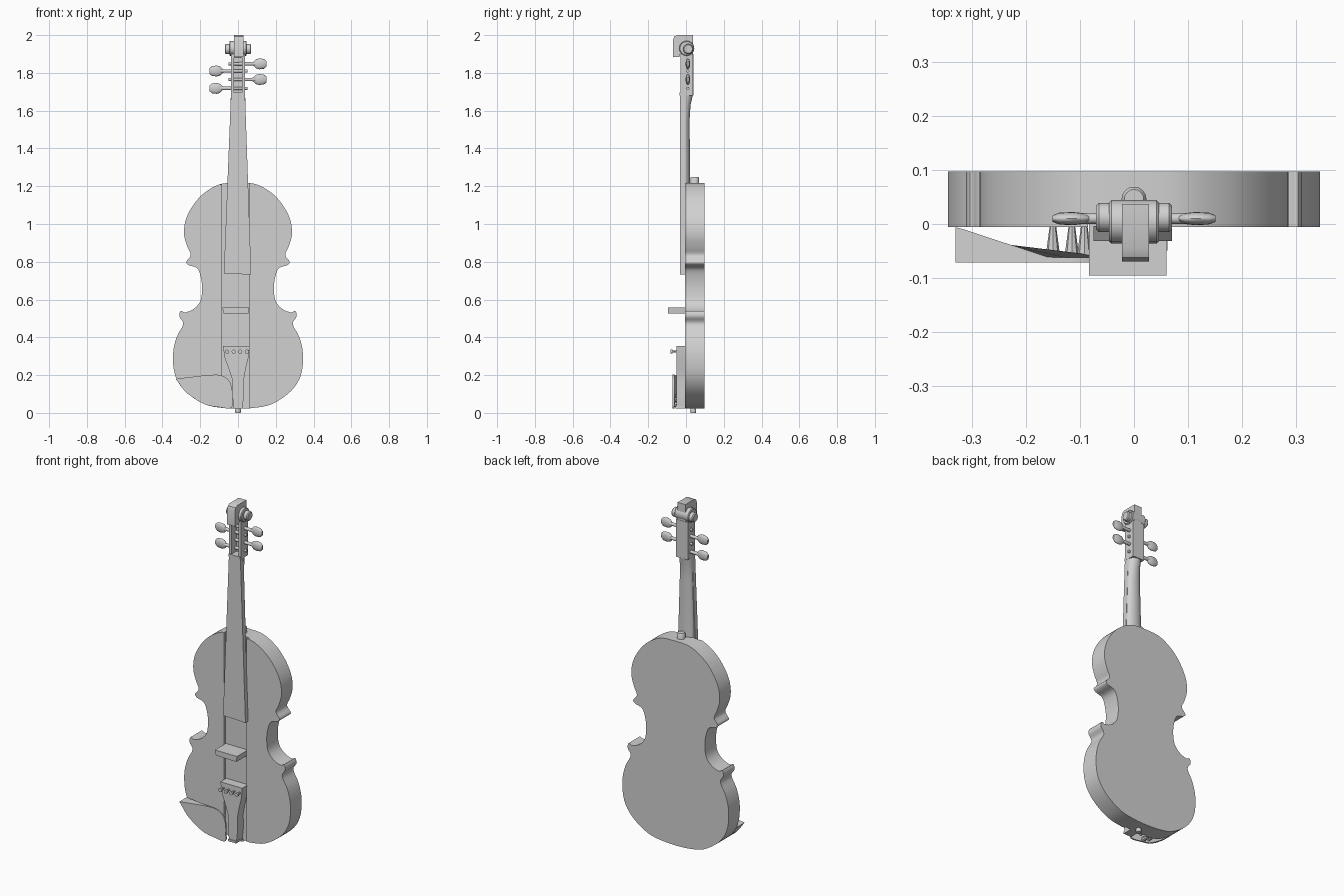
import bpy, bmesh, math
from mathutils import Vector, Matrix

cube = bpy.data.objects.get("Cube")
if cube:
    bpy.data.objects.remove(cube, do_unlink=True)

grey = bpy.data.materials.new("plain_grey")
grey.use_nodes = True
grey.diffuse_color = (0.64, 0.64, 0.64, 1)
grey.node_tree.nodes["Principled BSDF"].inputs["Base Color"].default_value = grey.diffuse_color


def finish(name, bm, angle=40):
    bmesh.ops.recalc_face_normals(bm, faces=bm.faces)
    mesh = bpy.data.meshes.new(name)
    bm.to_mesh(mesh)
    bm.free()
    for p in mesh.polygons:
        p.use_smooth = True
    mesh.set_sharp_from_angle(angle=math.radians(angle))
    mesh.materials.append(grey)
    obj = bpy.data.objects.new(name, mesh)
    bpy.context.collection.objects.link(obj)
    return obj


def loft(name, rings):
    """Skin equal-length rings of points and cap both ends."""
    bm = bmesh.new()
    rows = [[bm.verts.new(p) for p in ring] for ring in rings]
    n = len(rows[0])
    for a, b in zip(rows, rows[1:]):
        for i in range(n):
            j = (i + 1) % n
            bm.faces.new((a[i], a[j], b[j], b[i]))
    bm.faces.new(rows[0])
    bm.faces.new(rows[-1])
    return finish(name, bm)


def prism(name, pts, y0, y1):
    """Extrude an (x, z) outline along y; y1 may depend on x."""
    back = y1 if callable(y1) else lambda x: y1
    return loft(name, [[(x, y0, z) for x, z in pts], [(x, back(x), z) for x, z in pts]])


def box(name, x0, x1, y0, y1, z0, z1):
    return prism(name, [(x0, z0), (x1, z0), (x1, z1), (x0, z1)], y0, y1)


def lathe(name, start, axis, profile, flat=1.0, sides=16):
    """Rings of (distance, radius) along an axis, flattened across y."""
    axis = Vector(axis)
    u = Vector((0, 1, 0)) if abs(axis.y) < 0.5 else Vector((1, 0, 0))
    v = axis.cross(u)
    rings = []
    for d, r in profile:
        ring = []
        for i in range(sides):
            t = math.tau * i / sides
            ring.append(Vector(start) + axis * d + u * (r * flat * math.cos(t)) + v * (r * math.sin(t)))
        rings.append(ring)
    return loft(name, rings)


def smooth_path(pts, steps=4):
    """Catmull-Rom curve through the points."""
    p = [Vector(q) for q in pts]
    p = [p[0]] + p + [p[-1]]
    out = []
    for a, b, c, d in zip(p, p[1:], p[2:], p[3:]):
        for i in range(steps):
            t = i / steps
            out.append((b * 2 + (c - a) * t + (a * 2 - b * 5 + c * 4 - d) * t * t
                        + (b * 3 - a - c * 3 + d) * t ** 3) / 2)
    return [tuple(q) for q in out] + [tuple(p[-1])]


# Body: waisted outline, with two front plates leaving a shallow centre channel
half = smooth_path([
    (0.0, 1.218), (0.08, 1.214), (0.14, 1.19), (0.2, 1.145), (0.25, 1.08), (0.28, 1.01),
    (0.285, 0.94), (0.268, 0.88), (0.25, 0.835), (0.274, 0.8), (0.26, 0.782), (0.215, 0.765),
    (0.195, 0.71), (0.19, 0.65), (0.2, 0.59), (0.235, 0.55), (0.28, 0.532), (0.303, 0.54),
    (0.31, 0.51), (0.29, 0.47), (0.325, 0.4), (0.344, 0.31), (0.333, 0.2), (0.28, 0.115),
    (0.18, 0.047), (0.08, 0.026), (0.0, 0.022)])
prism("body", half + [(-x, z) for x, z in half[-2:0:-1]], 0.005, 0.097)
for side, edge, name in ((1, 0.06, "left_top_plate"), (-1, 0.085, "right_top_plate")):
    run = [(x, z) for x, z in half if x > edge]
    run = [(edge, run[0][1])] + run + [(edge, run[-1][1])]
    prism(name, [(side * x, z) for x, z in run], -0.006, 0.01)

# Neck and fingerboard
prism("fingerboard", [(-0.075, 0.738), (0.07, 0.732), (0.037, 1.69), (-0.037, 1.69)], -0.031, -0.004)


def neck_ring(z, w, depth):
    return [(w * math.cos(t), -0.006 + depth * math.sin(t), z)
            for t in [math.pi * i / 12 for i in range(13)]]


loft("neck", [neck_ring(1.19, 0.052, 0.028), neck_ring(1.55, 0.041, 0.025),
              neck_ring(1.63, 0.039, 0.03), neck_ring(1.69, 0.038, 0.044)])
lathe("heel_button", (0, 0.046, 1.2), (0, 0, 1), [(0, 0.023), (0.043, 0.023), (0.05, 0.018)])

# Peg box: open front with two cheeks
for side, name in ((1, "left_cheek"), (-1, "right_cheek")):
    box(name, side * 0.022, side * 0.038, -0.028, 0.038, 1.68, 1.9)
box("peg_box_back", -0.03, 0.03, 0.018, 0.039, 1.68, 1.9)
box("peg_box_nut", -0.037, 0.037, -0.034, 0.02, 1.68, 1.695)

# Pegs on alternating sides
for i, (side, z) in enumerate(((-1, 1.718), (1, 1.765), (-1, 1.81), (1, 1.848))):
    lathe("peg_shaft_%d" % (i + 1), (-side * 0.05, 0.01, z), (side, 0, 0),
          [(0, 0.008), (0.145, 0.01)], sides=10)
    lathe("peg_head_%d" % (i + 1), (side * 0.083, 0.01, z), (side, 0, 0),
          [(0, 0.012), (0.012, 0.024), (0.03, 0.029), (0.055, 0.026), (0.068, 0.014)], flat=0.42)

# Scroll: curled side profile with a stepped eye on each side
curl = [(0.037, 1.88), (0.037, 2.0), (-0.045, 2.0), (-0.062, 1.992), (-0.069, 1.972),
        (-0.069, 1.885), (-0.035, 1.885), (-0.03, 1.9), (-0.02, 1.88)]
loft("scroll", [[(x, y, z) for y, z in curl] for x in (-0.022, 0.028)])
lathe("scroll_turn", (-0.046, 0.004, 1.93), (1, 0, 0), [(0, 0.036), (0.004, 0.04), (0.088, 0.04), (0.092, 0.036)])
lathe("scroll_eye", (-0.07, 0.012, 1.926), (1, 0, 0), [(0, 0.022), (0.005, 0.027), (0.135, 0.027), (0.14, 0.022)])

# Bridge
prism("bridge", [(-0.076, 0.527), (0.056, 0.525), (0.06, 0.558), (-0.083, 0.558)], -0.095, 0.006)

# Tailpiece with four fine tuners
prism("tailpiece", [(-0.08, 0.355), (0.062, 0.355), (0.055, 0.29), (0.04, 0.23), (0.03, 0.17),
                    (0.032, 0.1), (0.024, 0.03), (-0.024, 0.03), (-0.03, 0.1), (-0.028, 0.17),
                    (-0.048, 0.23), (-0.07, 0.29)], -0.049, 0.006)
for i in range(4):
    x = -0.058 + i * 0.035
    lathe("tuner_stem_%d" % (i + 1), (x, -0.045, 0.324), (0, -1, 0), [(0, 0.005), (0.03, 0.005)], sides=8)
    lathe("tuner_knob_%d" % (i + 1), (x, -0.072, 0.324), (0, -1, 0), [(0, 0.011), (0.011, 0.011)], sides=10)
box("tail_saddle", -0.026, 0.026, -0.055, 0.01, 0.024, 0.036)
lathe("end_pin", (0, 0.038, 0), (0, 0, 1), [(0, 0.014), (0.01, 0.016), (0.03, 0.012)])

# Chin rest: wedge, thick at the outer edge, on small clamp posts
rest = smooth_path([(-0.33, 0.18), (-0.25, 0.19), (-0.16, 0.2), (-0.095, 0.2), (-0.05, 0.175),
                    (-0.032, 0.13), (-0.03, 0.07), (-0.036, 0.026), (-0.1, 0.03), (-0.18, 0.047),
                    (-0.27, 0.105), (-0.315, 0.16)])
prism("chin_rest", rest, -0.071, lambda x: min(-0.006, max(-0.062, -0.071 + (-0.13 - x) * 0.33)))
for i, (x, z) in enumerate(((-0.15, 0.06), (-0.115, 0.045), (-0.092, 0.07))):
    lathe("clamp_post_%d" % (i + 1), (x, -0.064, z), (0, 1, 0), [(0, 0.014), (0.06, 0.006)], sides=8)
